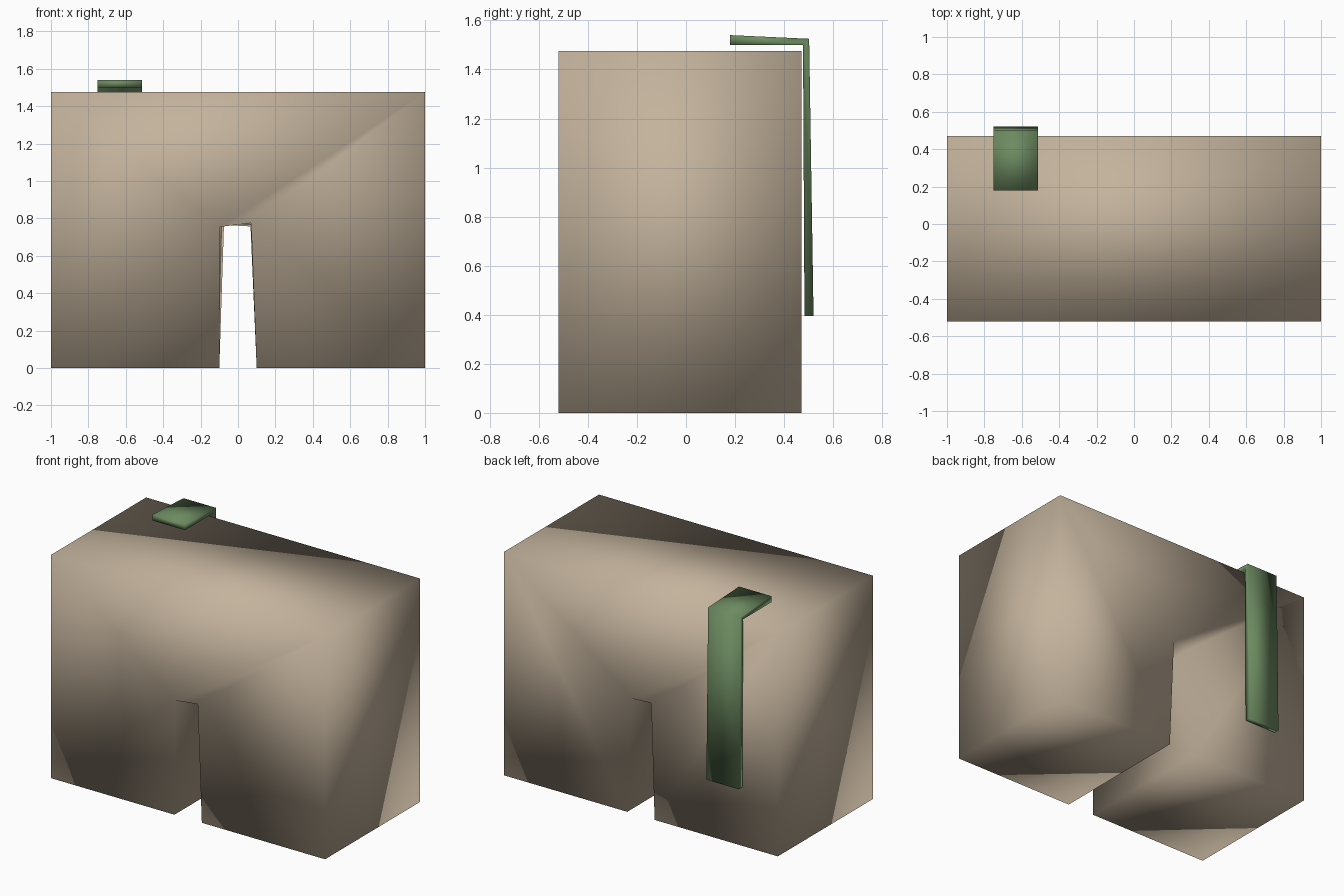
import bpy

if "Cube" in bpy.data.objects:
    bpy.data.objects.remove(bpy.data.objects["Cube"])


def material(name, color):
    m = bpy.data.materials.new(name)
    m.diffuse_color = (*color, 1)
    m.use_nodes = True
    m.node_tree.nodes["Principled BSDF"].inputs["Base Color"].default_value = m.diffuse_color
    return m


def smooth_object(name, rings, cells, mat):
    """Join two matching outlines; cells split each end cap into quads."""
    n = len(rings[0])
    faces = [tuple(c) for c in cells]
    faces += [tuple(i + n for i in reversed(c)) for c in cells]
    faces += [((i + 1) % n, i, i + n, (i + 1) % n + n) for i in range(n)]
    me = bpy.data.meshes.new(name)
    me.from_pydata(rings[0] + rings[1], [], faces)
    me.materials.append(mat)
    me.shade_smooth()
    ob = bpy.data.objects.new(name, me)
    bpy.context.collection.objects.link(ob)
    return ob


stone = material("warm beige", (0.55, 0.45, 0.335))
green = material("moss green", (0.15, 0.255, 0.118))

# Arch block: two legs and a lintel around a tapered slot, front then back
outer = [(-1, 0), (-0.1, 0)], [(0.1, 0), (1, 0), (1, 1.475), (-1, 1.475)]
slot_front = [(-0.095, 0.755), (0.07, 0.775)]
slot_back = [(-0.075, 0.765), (0.067, 0.757)]
front = [(x, -0.52, z) for x, z in outer[0] + slot_front + outer[1]]
back = [(x, 0.47, z) for x, z in outer[0] + slot_back + outer[1]]
legs_and_lintel = [(0, 1, 2, 7), (2, 3, 6, 7), (3, 4, 5, 6)]
smooth_object("arch_block", [front, back], legs_and_lintel, stone)

# Bent strap hooked over the back edge of the block
profile = [(0.18, 1.50), (0.477, 1.50), (0.483, 0.395),
           (0.52, 0.395), (0.502, 1.525), (0.18, 1.54)]
left, right = [[(x, y, z) for y, z in profile] for x in (-0.75, -0.513)]
smooth_object("hooked_strap", [right, left], [(0, 1, 4, 5), (1, 2, 3, 4)], green)
